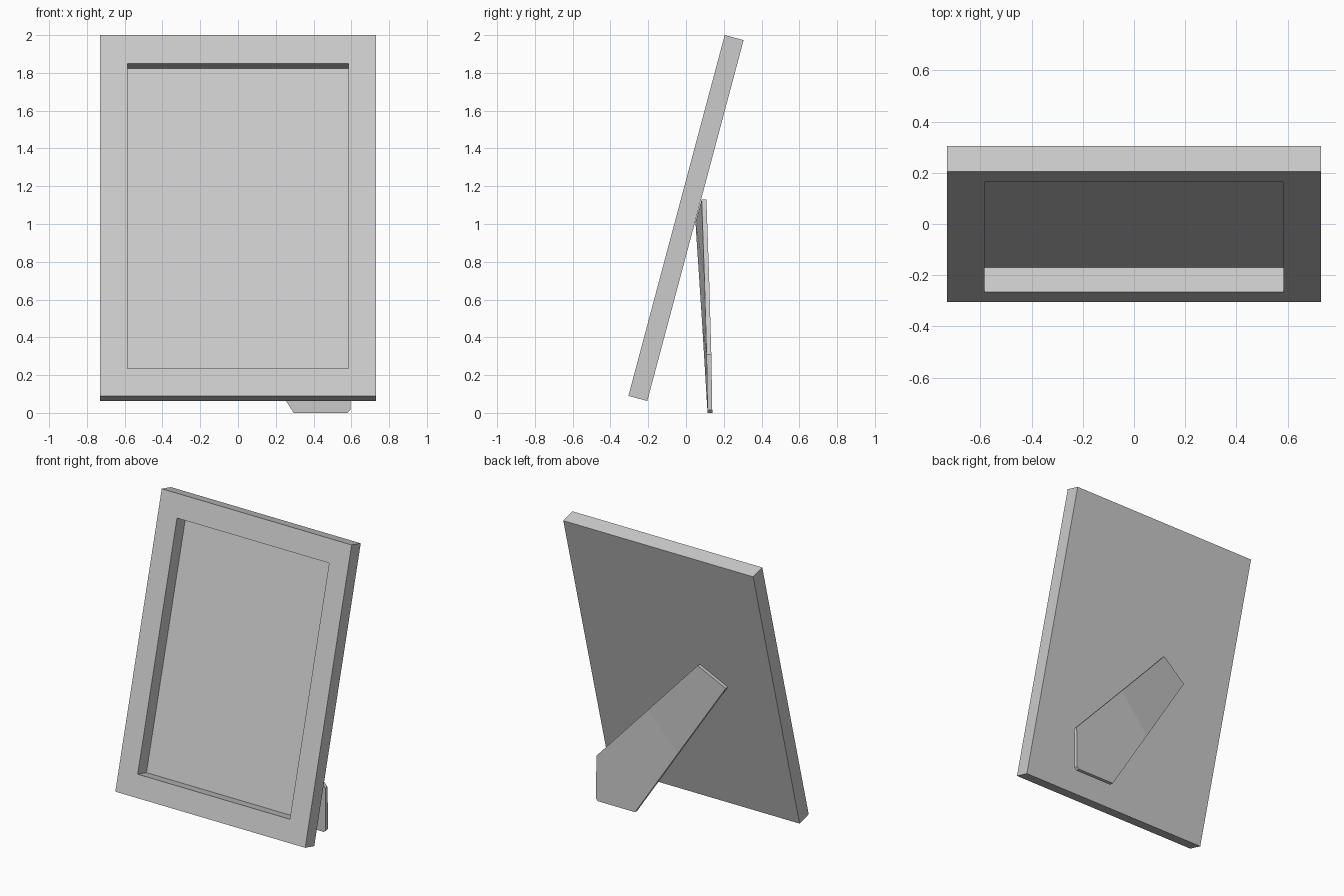
import bpy, bmesh
from math import radians
from mathutils import Matrix

if "Cube" in bpy.data.objects:
    bpy.data.objects.remove(bpy.data.objects["Cube"])

W, H, T = 1.46, 1.977, 0.1035      # frame width, slope length, thickness
TILT = radians(-14.95)


def add_object(name, bm):
    bmesh.ops.recalc_face_normals(bm, faces=bm.faces)
    mesh = bpy.data.meshes.new(name)
    bm.to_mesh(mesh)
    bm.free()
    obj = bpy.data.objects.new(name, mesh)
    bpy.context.collection.objects.link(obj)
    return obj


# Picture frame: slab with a deep rectangular recess in the front, leaning back
bm = bmesh.new()
bmesh.ops.create_cube(bm, size=1, matrix=Matrix.Translation((0, T / 2, H / 2))
                      @ Matrix.Diagonal((W, T, H, 1)))
bm.normal_update()
front = min(bm.faces, key=lambda f: f.calc_center_median().y)
bmesh.ops.inset_individual(bm, faces=[front], thickness=0.147)
for v in front.verts:
    v.co.x = 0.585 if v.co.x > 0 else -0.585
    v.co.z = 1.822 if v.co.z > 1 else 0.15
panel = bmesh.ops.extrude_discrete_faces(bm, faces=[front])["faces"][0]
bmesh.ops.translate(bm, verts=panel.verts, vec=(0, 0.1, 0))
bm.transform(Matrix.Translation((0, -0.305, 0.09)) @ Matrix.Rotation(TILT, 4, 'X'))
add_object("picture_frame", bm)

# Easel leg: slanted board, slightly twisted so its top lies on the frame back
LEG_THICKNESS = 0.025
outline = [(-0.357, 0.05, 1.01), (-0.165, 0.083, 1.13), (0.205, 0.097, 0.73),
           (0.595, 0.109, 0.31), (0.595, 0.114, 0.015), (0.58, 0.114, 0.0),
           (0.295, 0.114, 0.0), (-0.015, 0.085, 0.48)]
bm = bmesh.new()
fv = [bm.verts.new(p) for p in outline]
bv = [bm.verts.new((x, y + LEG_THICKNESS, z)) for x, y, z in outline]
for ring in (fv, bv):
    bm.faces.new([ring[i] for i in (0, 1, 2, 7)])
    bm.faces.new([ring[i] for i in (2, 3, 4, 5, 6, 7)])
for i in range(len(fv)):
    j = (i + 1) % len(fv)
    bm.faces.new((fv[i], fv[j], bv[j], bv[i]))
add_object("easel_leg", bm)
